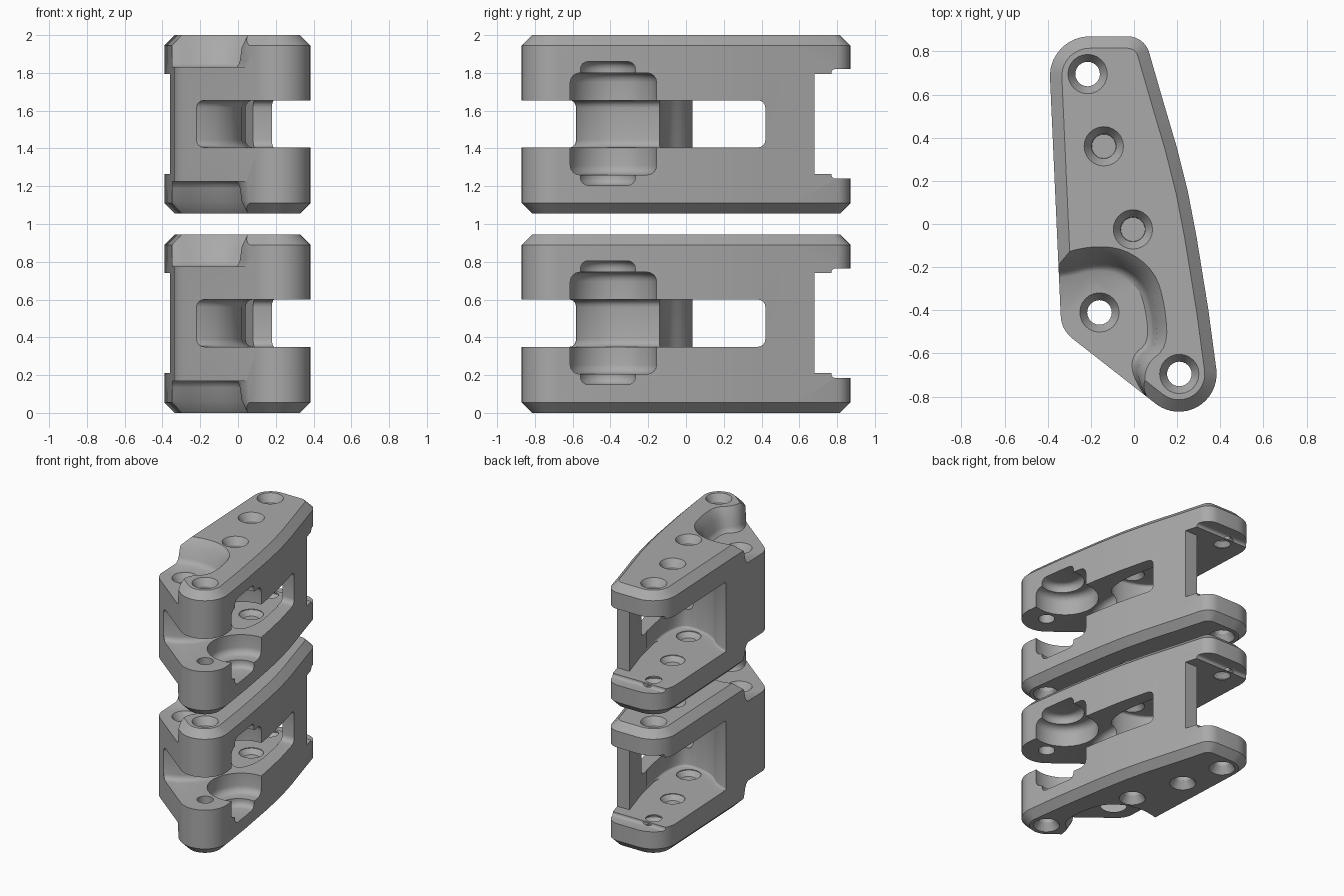
import bpy, bmesh
from math import sin, cos, radians

if "Cube" in bpy.data.objects:
    bpy.data.objects.remove(bpy.data.objects["Cube"])

H = 0.945          # height of one bracket
GAP = 1.055        # vertical spacing of the two brackets

metal = bpy.data.materials.new("machined grey")
metal.use_nodes = True
GREY = (0.4, 0.4, 0.4, 1)
metal.diffuse_color = GREY
metal.node_tree.nodes["Principled BSDF"].inputs["Base Color"].default_value = GREY


def arc(cx, cy, r, a0, a1, n=10):
    return [(cx + r * cos(radians(a0 + (a1 - a0) * i / n)),
             cy + r * sin(radians(a0 + (a1 - a0) * i / n))) for i in range(n + 1)]


def soften(pts, rounds=2):
    """Round a closed polygon by corner cutting."""
    for _ in range(rounds):
        out = []
        for (ax, ay), (bx, by) in zip(pts, pts[1:] + pts[:1]):
            out += [(ax * .75 + bx * .25, ay * .75 + by * .25),
                    (ax * .25 + bx * .75, ay * .25 + by * .75)]
        pts = out
    return pts


def loft(name, pts, layers, centre=(0, 0), rim=0, segments=1):
    """Stack scaled copies of a polygon; layers are (z, scale)."""
    bm = bmesh.new()
    rings = []
    for z, s in layers:
        rings.append([bm.verts.new((centre[0] + (x - centre[0]) * s,
                                    centre[1] + (y - centre[1]) * s, z)) for x, y in pts])
    n = len(pts)
    for a, b in zip(rings, rings[1:]):
        for i in range(n):
            bm.faces.new((a[i], a[(i + 1) % n], b[(i + 1) % n], b[i]))
    caps = [bm.faces.new(rings[0]), bm.faces.new(rings[-1])]
    bmesh.ops.recalc_face_normals(bm, faces=bm.faces)
    if rim:
        edges = list({e for f in caps for e in f.edges})
        bmesh.ops.bevel(bm, geom=edges, offset=rim, segments=segments,
                        profile=0.5, affect='EDGES', clamp_overlap=True)
    bmesh.ops.recalc_face_normals(bm, faces=bm.faces)
    mesh = bpy.data.meshes.new(name)
    bm.to_mesh(mesh)
    bm.free()
    mesh.materials.append(metal)
    ob = bpy.data.objects.new(name, mesh)
    bpy.context.collection.objects.link(ob)
    return ob


def cut(body, cutter):
    cutter.hide_render = True
    bpy.context.view_layer.objects.active = body
    mod = body.modifiers.new("cut", 'BOOLEAN')
    mod.operation = 'DIFFERENCE'
    mod.solver = 'EXACT'
    mod.object = cutter
    bpy.ops.object.modifier_apply(modifier=mod.name)
    bpy.data.objects.remove(cutter)


# Chamfered body from the plan outline
outline = (arc(.208, -.695, .175, 233, 366, 16)
           + [(.345, -.4), (.29, -.06), (.25, .15), (.2, .35), (.135, .57)]
           + arc(-.03, .765, .105, 22, 90, 6)
           + arc(-.205, .685, .185, 90, 178, 8)
           + arc(-.2, -.42, .14, 180, 231, 6))
body = loft("lower_bracket", outline, [(0, 1), (H, 1)], rim=.055)

# Rear pocket between the two plates, open to the back and one side
pocket = soften([(-.7, .05), (-.4, .05), (-.26, 0), (-.16, -.1), (.02, -.15), (.13, -.12),
                 (.155, .05), (.13, .2), (.09, .4)], 2)
cut(body, loft("pocket_cutter", pocket, [(.21, 1), (.74, 1)], rim=.03, segments=3))
rear = [(-.7, .02), (-.4, .05), (-.2, .03), (.12, .03), (.125, .2), (.08, .42), (.0, .68),
        (.7, .68), (.7, 1.1), (-.7, 1.1)]
cut(body, loft("rear_cutter", rear, [(.21, 1), (.74, 1)]))
cut(body, loft("lip_cutter", [(-.7, .77), (.7, .77), (.7, 1.1), (-.7, 1.1)],
               [(.185, 1), (.765, 1)], rim=.02, segments=3))

# Window from the front round to the pillar, leaving the curved web
window = ([(-.2, -1.1), (-.22, -.58), (-.12, -.545), (-.04, -.48), (.02, -.38), (.04, -.25),
           (.04, .42), (.7, .42), (.7, -1.1)])
cut(body, loft("window_cutter", window, [(.35, 1), (.6, 1)], rim=.04, segments=4))

# Stepped relief in the arms beside the web
cut(body, loft("wide_relief_cutter", arc(.3, -.39, .235, 0, 348, 29),
               [(.205, 1), (.745, 1)], rim=.05, segments=4))
cut(body, loft("tall_relief_cutter", arc(.3, -.42, .155, 0, 345, 23),
               [(.15, 1), (.805, 1)], rim=.04, segments=4))

# Scooped steps in the top and bottom, wrapping round the front boss
scoop = soften([(-.6, -.23), (-.34, -.2), (-.2, -.16), (-.06, -.17), (.06, -.26), (.1, -.4),
                (.11, -.56), (.02, -.63), (.02, -.74), (.12, -.9), (.1, -1.2),
                (-.6, -1.2)], 2)
for flip in (False, True):
    layers = [(.775, .84), (.787, .9), (.81, .945), (.88, 1), (.955, 1.2)]
    if flip:
        layers = [(H - z, s) for z, s in layers]
    cut(body, loft("scoop_cutter", scoop, layers, centre=(-.16, -.5)))

# Countersunk bolt holes
HOLES = [(-.215, .695, .765), (-.14, .36, .74), (-.005, -.025, .74),
         (-.16, -.41, None), (.21, -.695, .6)]
for x, y, inner in HOLES:
    bore = arc(x, y, .057, 0, 345, 23)
    cut(body, loft("bore_cutter", bore, [(-.1, 1), (H + .1, 1)], centre=(x, y)))
    top = .775 if inner is None else H
    profiles = [[(top - .055, .98), (top, 1.6), (top + .04, 1.6)]]
    if inner is not None and inner != .6:
        profiles.append([(inner + .035, .98), (inner, 1.5), (inner - .02, 1.5)])
    for prof in profiles:
        for layers in (prof, [(H - z, s) for z, s in prof]):
            cut(body, loft("sink_cutter", bore, layers, centre=(x, y)))

# Shading, then the second bracket stacked above
bpy.ops.object.select_all(action='DESELECT')
body.select_set(True)
bpy.context.view_layer.objects.active = body
bpy.ops.object.shade_smooth_by_angle(angle=radians(32))
upper = body.copy()
upper.data = body.data.copy()
upper.name = "upper_bracket"
upper.location.z = GAP
bpy.context.collection.objects.link(upper)
